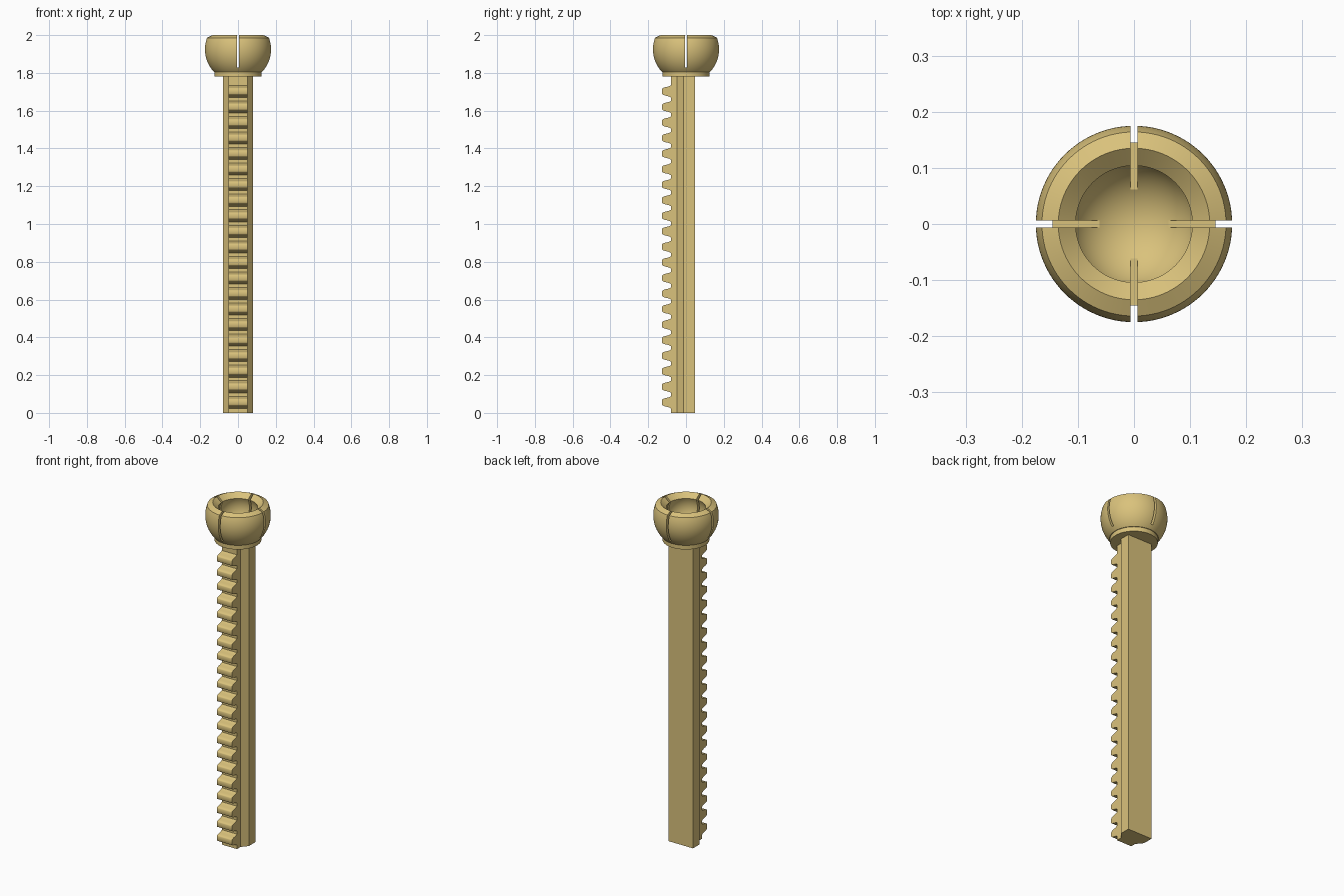
import bpy, bmesh
from math import sqrt, sin, cos, pi, radians, atan2

if "Cube" in bpy.data.objects:
    bpy.data.objects.remove(bpy.data.objects["Cube"])

brass = bpy.data.materials.new("brass")
brass.diffuse_color = (0.70, 0.54, 0.20, 1)
brass.use_nodes = True
brass.node_tree.nodes["Principled BSDF"].inputs["Base Color"].default_value = brass.diffuse_color


def make_object(name, bm):
    bmesh.ops.recalc_face_normals(bm, faces=bm.faces[:])
    mesh = bpy.data.meshes.new(name)
    bm.to_mesh(mesh)
    bm.free()
    mesh.materials.append(brass)
    obj = bpy.data.objects.new(name, mesh)
    bpy.context.collection.objects.link(obj)
    return obj


def add_prism(bm, points, direction):
    """Extrude a closed polygon along a direction."""
    face = bm.faces.new([bm.verts.new(p) for p in points])
    ext = bmesh.ops.extrude_face_region(bm, geom=[face], use_keep_orig=True)
    verts = [g for g in ext["geom"] if isinstance(g, bmesh.types.BMVert)]
    bmesh.ops.translate(bm, verts=verts, vec=direction)


def smooth(obj, angle=30):
    bpy.ops.object.select_all(action='DESELECT')
    obj.select_set(True)
    bpy.context.view_layer.objects.active = obj
    bpy.ops.object.shade_smooth_by_angle(angle=radians(angle))


# Shaft: chamfered bar with a narrow front rib
half = [(0.079, 0.048), (0.079, -0.012), (0.049, -0.048), (0.049, -0.08)]
outline = half + [(-x, y) for x, y in reversed(half)]
bm = bmesh.new()
add_prism(bm, [(x, y, 0) for x, y in outline], (0, 0, 1.785))
make_object("rack_shaft", bm)

# Teeth: curved flanks, repeated up the front of the rib
flank = [(-0.075, 0.033), (-0.08, 0.032), (-0.088, 0.0275), (-0.098, 0.0245),
         (-0.11, 0.022), (-0.119, 0.019), (-0.125, 0.0155), (-0.127, 0.012)]
bm = bmesh.new()
for i in range(21):
    z = 0.056 + 0.0823 * i
    side = [(-0.049, y, z + w) for y, w in flank]
    side += [(-0.049, y, z - w) for y, w in reversed(flank)]
    add_prism(bm, side, (0.098, 0, 0))
smooth(make_object("rack_teeth", bm))

# Socket head: lathed collar, ball outside, funnel rim and round bowl
ZC, R_OUT, R_IN = 1.925, 0.175, 0.115


def arc(radius, z0, z1, steps):
    a0 = atan2(z0 - ZC, sqrt(radius ** 2 - (z0 - ZC) ** 2))
    a1 = atan2(z1 - ZC, sqrt(max(0, radius ** 2 - (z1 - ZC) ** 2)))
    angles = [a0 + (a1 - a0) * i / steps for i in range(steps + 1)]
    return [(radius * cos(a), ZC + radius * sin(a)) for a in angles]


profile = [(0, 1.78), (0.125, 1.78), (0.125, 1.806)]
profile += arc(R_OUT, 1.806, 1.986, 20)
profile += [(0.135, 2.0)]
profile += arc(R_IN, 1.974, ZC - R_IN, 20)[:-1] + [(0, ZC - R_IN)]
bm = bmesh.new()
verts = [bm.verts.new((r, 0, z)) for r, z in profile]
edges = [bm.edges.new(pair) for pair in zip(verts, verts[1:])]
bmesh.ops.spin(bm, geom=verts + edges, cent=(0, 0, 0), axis=(0, 0, 1),
               angle=2 * pi, steps=96, use_duplicate=False)
bmesh.ops.remove_doubles(bm, verts=bm.verts[:], dist=0.00005)
head = make_object("socket_head", bm)

# Four expansion slots cut by two crossing blades
for name, size in (("slot_cutter_x", (0.5, 0.0125)),
                   ("slot_cutter_y", (0.0125, 0.5))):
    bpy.ops.mesh.primitive_cube_add(size=1, location=(0, 0, 1.978))
    cutter = bpy.context.object
    cutter.name = name
    cutter.scale = (size[0], size[1], 0.3)
    cutter.hide_render = True
    mod = head.modifiers.new(name, 'BOOLEAN')
    mod.operation = 'DIFFERENCE'
    mod.solver = 'EXACT'
    mod.object = cutter
    bpy.context.view_layer.objects.active = head
    bpy.ops.object.modifier_apply(modifier=mod.name)
    bpy.data.objects.remove(cutter)
smooth(head, 25)
